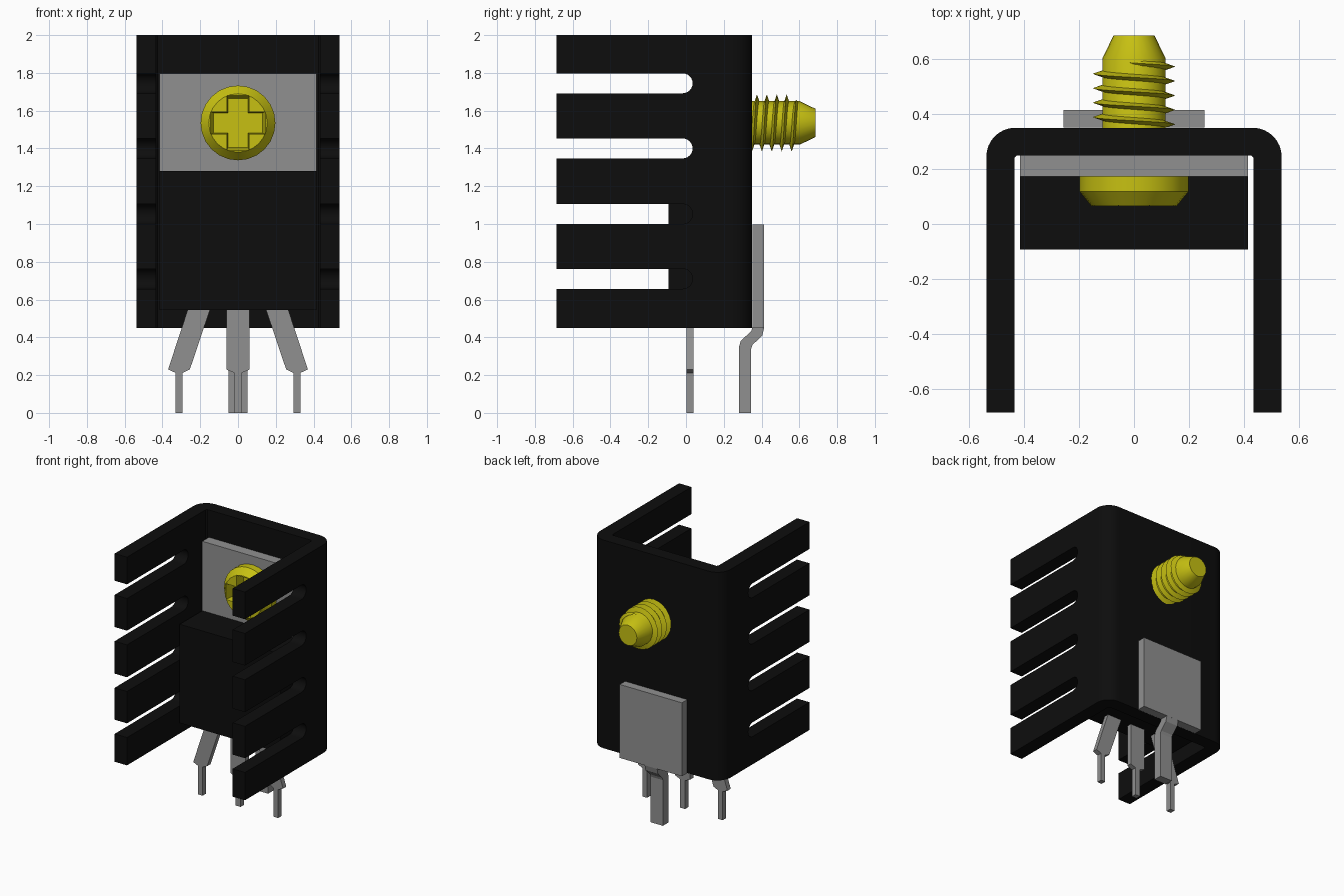
import bpy, bmesh, math
from mathutils import Vector

if "Cube" in bpy.data.objects:
    bpy.data.objects.remove(bpy.data.objects["Cube"], do_unlink=True)


def material(name, rgb, metallic=0.0):
    m = bpy.data.materials.new(name)
    m.use_nodes = True
    m.diffuse_color = (*rgb, 1)
    m.node_tree.nodes["Principled BSDF"].inputs["Base Color"].default_value = (*rgb, 1)
    return m


BLACK = material("black", (0.004, 0.004, 0.004))
GREY = material("grey metal", (0.28, 0.28, 0.28))
YELLOW = material("yellow metal", (0.57, 0.53, 0.006))


def finish(name, bm, mat, smooth=False):
    bmesh.ops.recalc_face_normals(bm, faces=bm.faces)
    me = bpy.data.meshes.new(name)
    bm.to_mesh(me)
    bm.free()
    ob = bpy.data.objects.new(name, me)
    bpy.context.collection.objects.link(ob)
    me.materials.append(mat)
    if smooth:
        smooth_shade(ob)
    return ob


def select(ob):
    bpy.ops.object.select_all(action='DESELECT')
    ob.select_set(True)
    bpy.context.view_layer.objects.active = ob


def smooth_shade(ob):
    select(ob)
    bpy.ops.object.shade_smooth_by_angle(angle=math.radians(30))


def add_prism(bm, pts, axis, lo, hi, scale_hi=1.0):
    """Extrude a 2D outline along an axis: x uses (y, z), y uses (x, z), z uses (x, y)."""
    def place(a, b, h):
        return {'x': (h, a, b), 'y': (a, h, b), 'z': (a, b, h)}[axis]
    low = [bm.verts.new(place(a, b, lo)) for a, b in pts]
    high = [bm.verts.new(place(a * scale_hi, b * scale_hi, hi)) for a, b in pts]
    bm.faces.new(low)
    bm.faces.new(high[::-1])
    for i in range(len(pts)):
        j = (i + 1) % len(pts)
        bm.faces.new((low[i], high[i], high[j], low[j]))


def prism(name, pts, axis, lo, hi, mat, smooth=False):
    bm = bmesh.new()
    add_prism(bm, pts, axis, lo, hi)
    return finish(name, bm, mat, smooth)


def rect(a0, b0, a1, b1):
    return [(a0, b0), (a1, b0), (a1, b1), (a0, b1)]


def arc(cx, cy, r, start, end, n=8):
    return [(cx + r * math.cos(math.radians(start + (end - start) * i / n)),
             cy + r * math.sin(math.radians(start + (end - start) * i / n))) for i in range(n + 1)]


def cut(ob, cutter):
    cutter.hide_render = True
    mod = ob.modifiers.new("cut", 'BOOLEAN')
    mod.operation = 'DIFFERENCE'
    mod.solver = 'EXACT'
    mod.object = cutter
    select(ob)
    bpy.ops.object.modifier_apply(modifier=mod.name)
    bpy.data.objects.remove(cutter, do_unlink=True)


# Heat sink: U channel with rounded back corners and slotted side walls
right_half = [(0.435, -0.685), (0.537, -0.685)] + arc(0.432, 0.245, 0.105, 0, 90)
inner = [(0.425, 0.25), (0.435, 0.24)]
outline = (right_half + [(-x, y) for x, y in reversed(right_half)]
           + [(-x, y) for x, y in reversed(inner)] + inner)
heat_sink = prism("heat_sink", outline, 'z', 0.45, 2.0, BLACK)
bm = bmesh.new()
for z in (0.71, 1.053, 1.4, 1.745):
    r = 0.053
    slot = [(-0.9, z - r)] + arc(0.035 - r, z, r, -90, 90, 12) + [(-0.9, z + r)]
    add_prism(bm, slot, 'x', -0.8, 0.8)
cut(heat_sink, finish("slot_cutter", bm, BLACK))
smooth_shade(heat_sink)

# Transistor: black package on a metal tab
prism("package_body", rect(-0.415, 0.545, 0.415, 1.28), 'y', -0.093, 0.172, BLACK)
prism("package_tab", rect(-0.415, 0.545, 0.415, 1.797), 'y', 0.172, 0.25, GREY)

# Three leads, the outer two splayed and mirrored
side_lead = [(0.147, 0.55), (0.265, 0.55), (0.37, 0.23), (0.33, 0.212), (0.33, 0),
             (0.293, 0), (0.293, 0.212), (0.255, 0.23)]
prism("left_lead", side_lead, 'y', 0.002, 0.04, GREY)
prism("right_lead", [(-x, z) for x, z in side_lead], 'y', 0.002, 0.04, GREY)
half = [(0.062, 0.55), (0.062, 0.23), (0.02, 0.212), (0.02, 0)]
prism("middle_lead", half + [(-x, z) for x, z in reversed(half)], 'y', 0.002, 0.04, GREY)

# Solder tab on the back with its offset pin
prism("back_plate", rect(-0.256, 0.45, 0.256, 0.997), 'y', 0.351, 0.414, GREY)
pin = [(0.414, 0.452), (0.404, 0.41), (0.352, 0.36), (0.345, 0.34), (0.345, 0),
       (0.281, 0), (0.281, 0.35), (0.29, 0.382), (0.345, 0.432), (0.351, 0.452)]
prism("back_pin", pin, 'x', -0.051, 0.051, GREY)

# Screw: turned head and shank about the y axis
SCREW_Z = 1.535


def lathe(name, profile, n=24):
    bm = bmesh.new()
    rings = [[bm.verts.new((r * math.cos(2 * math.pi * i / n), y,
                            r * math.sin(2 * math.pi * i / n))) for i in range(n)]
             for r, y in profile]
    for a, b in zip(rings, rings[1:]):
        for i in range(n):
            j = (i + 1) % n
            bm.faces.new((a[i], a[j], b[j], b[i]))
    bm.faces.new(rings[0])
    bm.faces.new(rings[-1])
    ob = finish(name, bm, YELLOW)
    ob.location.z = SCREW_Z
    return ob


head = lathe("screw_head", [(0.155, 0.065), (0.198, 0.118), (0.198, 0.173)])
shank = lathe("screw_shank", [(0.115, 0.172), (0.115, 0.602), (0.075, 0.685)])

# Tapered cross recess in the head
w, l = 0.06, 0.147
cross = [(w, l), (w, w), (l, w), (l, -w), (w, -w), (w, -l),
         (-w, -l), (-w, -w), (-l, -w), (-l, w), (-w, w), (-w, l)]
bm = bmesh.new()
add_prism(bm, cross, 'y', 0.055, 0.14, 0.88)
cutter = finish("cross_cutter", bm, YELLOW)
cutter.location.z = SCREW_Z
bpy.context.view_layer.update()
cut(head, cutter)
smooth_shade(head)
smooth_shade(shank)

# Helical thread with a sharp crest, fading out near the tip
bm = bmesh.new()
PITCH, STEPS, START, TURNS = 0.0525, 24, 0.31, 5.33
count = int(TURNS * STEPS)
previous = None
for i in range(count + 1):
    t = 2 * math.pi * i / STEPS
    y = START + PITCH * i / STEPS
    crest = 0.112 + 0.038 * min(1.0, (count - i) / 6)
    section = [bm.verts.new(Vector((r * math.cos(t), y + d, r * math.sin(t))))
               for r, d in ((0.108, -0.014), (crest, 0), (0.108, 0.014))]
    if previous:
        for k in range(3):
            m = (k + 1) % 3
            bm.faces.new((previous[k], previous[m], section[m], section[k]))
    else:
        bm.faces.new(section)
    previous = section
bm.faces.new(previous)
thread = finish("screw_thread", bm, YELLOW, True)
thread.location.z = SCREW_Z
